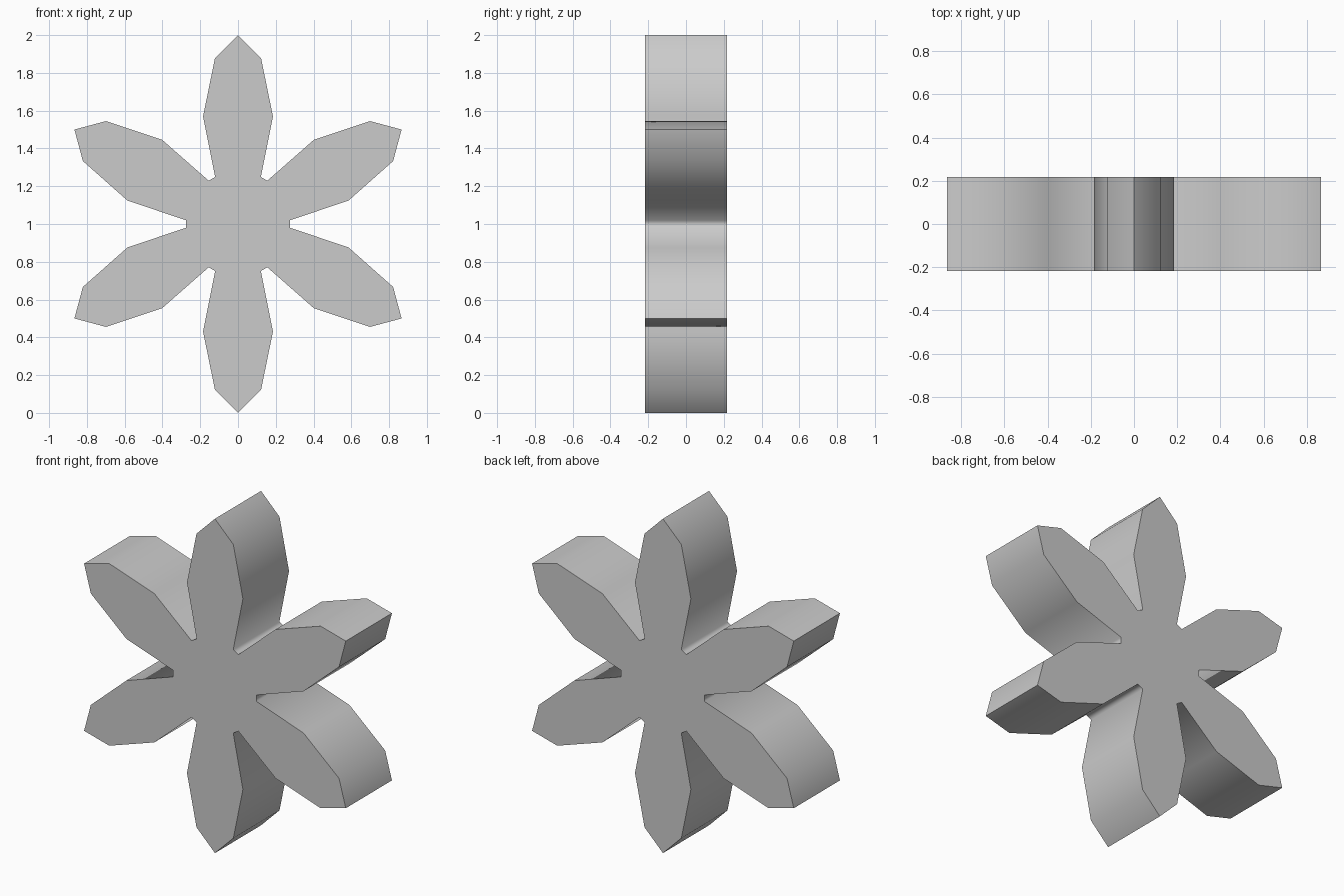
import bpy, bmesh
from math import pi, sin, cos, radians

if "Cube" in bpy.data.objects:
    bpy.data.objects.remove(bpy.data.objects["Cube"])

HALF_DEPTH = 0.218
# One petal pointing up, listed clockwise around the hub centre
PETAL = [(-0.121, 0.249), (-0.185, 0.57), (-0.122, 0.878), (0, 1),
         (0.122, 0.878), (0.185, 0.57), (0.121, 0.249)]

# Outline: the petal repeated six times around the hub
bm = bmesh.new()
verts = []
for i in range(6):
    c, s = cos(i * pi / 3), sin(i * pi / 3)
    for x, z in PETAL:
        verts.append(bm.verts.new((x * c + z * s, -HALF_DEPTH, 1 - x * s + z * c)))
front = bm.faces.new(verts)

# Thickness: extrude the outline from front to back
ext = bmesh.ops.extrude_face_region(bm, geom=[front], use_keep_orig=True)
moved = [g for g in ext["geom"] if isinstance(g, bmesh.types.BMVert)]
bmesh.ops.translate(bm, verts=moved, vec=(0, 2 * HALF_DEPTH, 0))
bmesh.ops.recalc_face_normals(bm, faces=bm.faces)

mesh = bpy.data.meshes.new("six_petal_flower")
bm.to_mesh(mesh)
bm.free()
flower = bpy.data.objects.new("six_petal_flower", mesh)
bpy.context.collection.objects.link(flower)

# Smooth petal sides, sharp tips and flat caps
bpy.context.view_layer.objects.active = flower
flower.select_set(True)
bpy.ops.object.shade_smooth_by_angle(angle=radians(80))
